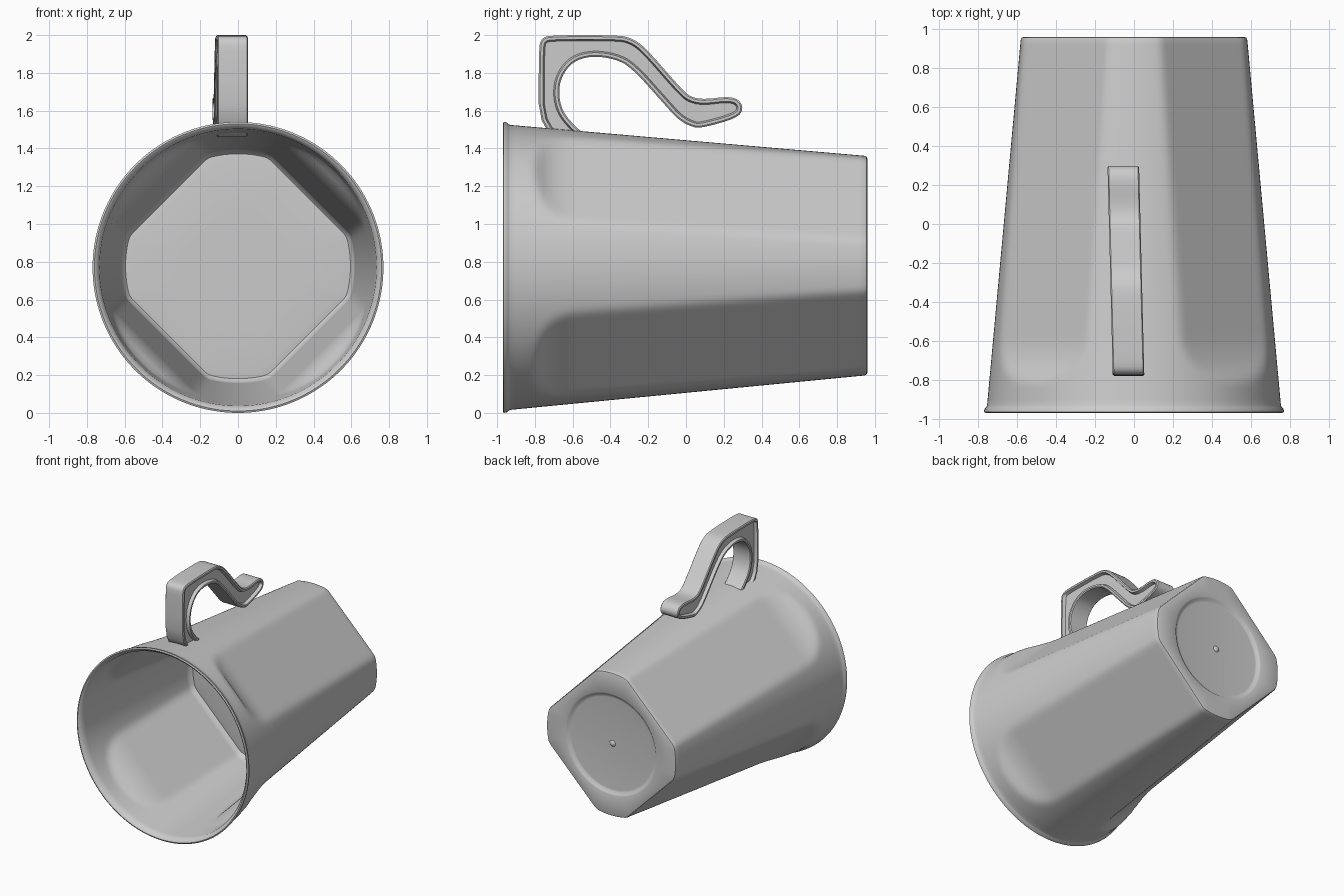
import bpy, bmesh, math

if "Cube" in bpy.data.objects:
    bpy.data.objects.remove(bpy.data.objects["Cube"])

N = 192


def finish(name, bm, angle):
    bmesh.ops.recalc_face_normals(bm, faces=bm.faces[:])
    me = bpy.data.meshes.new(name)
    bm.to_mesh(me)
    bm.free()
    ob = bpy.data.objects.new(name, me)
    bpy.context.collection.objects.link(ob)
    bpy.ops.object.select_all(action='DESELECT')
    ob.select_set(True)
    bpy.context.view_layer.objects.active = ob
    bpy.ops.object.shade_smooth_by_angle(angle=math.radians(angle))
    return ob


def smin(a, b, k=0.015):
    h = max(k - abs(a - b), 0) / k
    return min(a, b) - h * h * k / 4


def radius(y, a, inset):
    """Round cone cut by four diagonal flats that fade out near the mouth."""
    R = 0.755 - 0.092 * (y + 0.94)
    flat = 0.495 + 0.102 * (0.96 - y)
    k = min(max((-0.58 - y) / 0.22, 0), 1)
    flat += (R * 1.03 - flat) * (1 - math.sqrt(1 - k * k))
    off = (a % (math.pi / 2)) - math.pi / 4
    return smin(R - inset, (flat - inset) / math.cos(off))


def ring(bm, y, inset=0.0, scale=1.0, circle=None):
    zc = 0.77 + 0.005 * (y + 0.97)
    vs = []
    for i in range(N):
        a = 2 * math.pi * i / N
        r = circle if circle else radius(y, a, inset) * scale
        vs.append(bm.verts.new((r * math.cos(a), y, zc + r * math.sin(a))))
    return vs


# Cup: lofted from inner floor, out over the rim, along the body to the base
bm = bmesh.new()
rings = [ring(bm, 0.265, 0.03, s) for s in (0.03, 0.5, 0.9)]
rings += [ring(bm, 0.27, 0.03, 0.97), ring(bm, 0.25, 0.03)]
M = 40
rings += [ring(bm, 0.25 - 1.19 * i / M, 0.03 - 0.008 * i / M) for i in range(1, M + 1)]
rings += [ring(bm, -0.965, circle=0.75), ring(bm, -0.97, circle=0.76),
          ring(bm, -0.965, circle=0.77), ring(bm, -0.95, circle=0.768),
          ring(bm, -0.94, circle=0.758)]
rings += [ring(bm, -0.93 + 1.875 * i / 64) for i in range(65)]
rings += [ring(bm, 0.956, 0.004), ring(bm, 0.96, 0.014)]
# Recessed base disc with a small centre pip
for y, r in ((0.96, 0.41), (0.956, 0.40), (0.942, 0.385), (0.94, 0.37),
             (0.94, 0.025), (0.95, 0.015), (0.953, 0.006)):
    rings.append(ring(bm, y, circle=r))
for p, q in zip(rings, rings[1:]):
    for i in range(N):
        j = (i + 1) % N
        bm.faces.new((p[i], p[j], q[j], q[i]))
bm.faces.new(rings[0])
bm.faces.new(rings[-1])
finish("cup_body", bm, 40)

# Hooked handle: side outline (y, z), corners rounded by subdivision
outline = [(-.78, 1.46), (-.78, 1.93), (-.765, 1.985), (-.71, 2.0), (-.36, 2.0),
           (-.29, 1.985), (-.22, 1.94), (-.02, 1.71), (.03, 1.67), (.1, 1.66),
           (.22, 1.675), (.28, 1.66), (.305, 1.61), (.27, 1.56), (.09, 1.51),
           (.04, 1.51), (-.04, 1.55), (-.12, 1.64), (-.29, 1.83), (-.38, 1.875),
           (-.5, 1.89), (-.6, 1.86), (-.66, 1.78), (-.675, 1.69), (-.655, 1.6),
           (-.6, 1.53), (-.52, 1.46)]
for _ in range(2):
    pts = []
    for (a, b), (c, d) in zip(outline, outline[1:] + outline[:1]):
        pts += [(.75 * a + .25 * c, .75 * b + .25 * d), (.25 * a + .75 * c, .25 * b + .75 * d)]
    outline = pts

bm = bmesh.new()
W = 0.075
sides = [[bm.verts.new((x, y, z)) for y, z in outline] for x in (-W, W)]
n = len(outline)
for i in range(n):
    j = (i + 1) % n
    bm.faces.new((sides[0][i], sides[0][j], sides[1][j], sides[1][i]))
caps = [bm.faces.new(s) for s in sides]
bmesh.ops.recalc_face_normals(bm, faces=bm.faces[:])
# Raised border around a sunken panel on both sides
bmesh.ops.inset_region(bm, faces=caps, thickness=0.008, depth=0.006, use_even_offset=True)
bmesh.ops.inset_region(bm, faces=caps, thickness=0.014, depth=0.0, use_even_offset=True)
bmesh.ops.inset_region(bm, faces=caps, thickness=0.008, depth=-0.025, use_even_offset=True)
bmesh.ops.triangulate(bm, faces=caps)
# The handle leans slightly to one side
for v in bm.verts:
    v.co.x += -0.028 - 0.025 * (v.co.y + 0.78)
finish("hook_handle", bm, 35)
